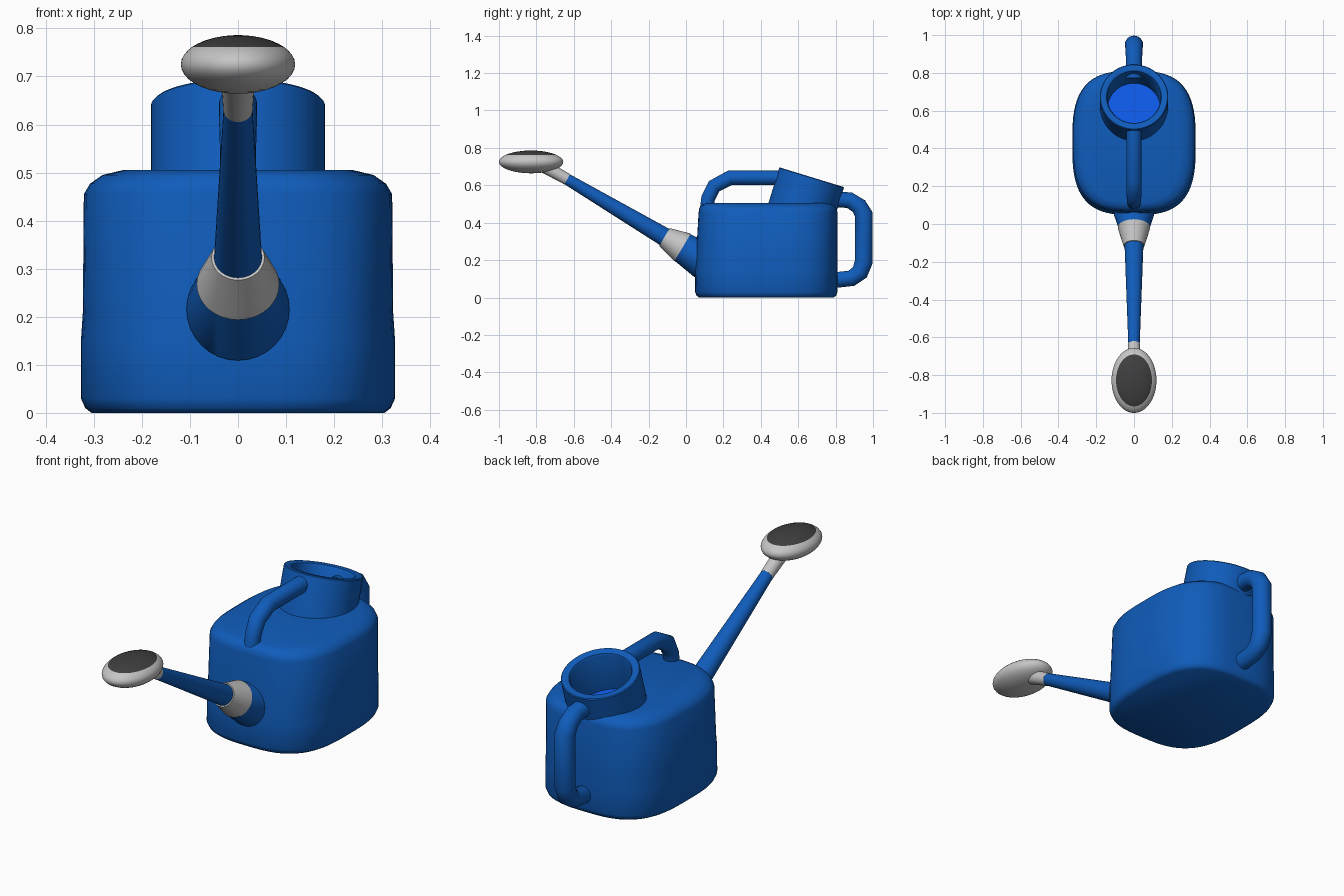
import bpy, bmesh, math
from mathutils import Vector

if "Cube" in bpy.data.objects:
    bpy.data.objects.remove(bpy.data.objects["Cube"])


def material(name, rgb):
    m = bpy.data.materials.new(name)
    m.diffuse_color = (*rgb, 1)
    m.use_nodes = True
    m.node_tree.nodes["Principled BSDF"].inputs["Base Color"].default_value = m.diffuse_color
    return m


BLUE = material("blue plastic", (0.005, 0.108, 0.50))
BRIGHT = material("bright blue inside", (0.004, 0.10, 0.80))
GREY = material("light grey", (0.56, 0.56, 0.56))
DARK = material("dark grey", (0.05, 0.05, 0.05))


def loft(name, rings, mats, cap=(True, True), rule=None, angle=35):
    """Skin a list of rings (equal point counts); rule(face centre) gives material index."""
    bm = bmesh.new()
    vr = [[bm.verts.new(p) for p in r] for r in rings]
    n = len(rings[0])
    for a, b in zip(vr, vr[1:]):
        for i in range(n):
            j = (i + 1) % n
            bm.faces.new((a[i], a[j], b[j], b[i]))
    if cap[0]:
        bm.faces.new(vr[0][::-1])
    if cap[1]:
        bm.faces.new(vr[-1])
    bmesh.ops.recalc_face_normals(bm, faces=bm.faces)
    if rule:
        for f in bm.faces:
            f.material_index = rule(f.calc_center_median())
    me = bpy.data.meshes.new(name)
    bm.to_mesh(me)
    bm.free()
    ob = bpy.data.objects.new(name, me)
    bpy.context.collection.objects.link(ob)
    for m in mats:
        me.materials.append(m)
    smooth(ob, angle)
    return ob


def smooth(ob, angle):
    bpy.ops.object.select_all(action='DESELECT')
    ob.select_set(True)
    bpy.context.view_layer.objects.active = ob
    bpy.ops.object.shade_smooth_by_angle(angle=math.radians(angle))


def disc(centre, direction, r, n):
    """Circle in 3D, centred at (y, z) and facing a direction in the yz plane."""
    d = Vector((0, *direction)).normalized()
    side, up = Vector((1, 0, 0)), Vector((0, -d.z, d.y))
    c = Vector((0, *centre))
    return [c + r * (math.cos(t) * side + math.sin(t) * up)
            for t in (2 * math.pi * i / n for i in range(n))]


def tube(name, path, radii, mat, dirs=None, n=32, angle=35):
    pts = [Vector(p) for p in path]
    rings = []
    for i, p in enumerate(pts):
        if dirs:
            d = Vector(dirs[i])
        else:
            d = Vector((0, 0))
            if i > 0:
                d += (p - pts[i - 1]).normalized()
            if i < len(pts) - 1:
                d += (pts[i + 1] - p).normalized()
        rings.append(disc(p, d, radii[i], n))
    return loft(name, rings, [mat], angle=angle)


def superellipse(hx, y0, y1, z, n=72, e=2 / 3):
    cy, hy = (y0 + y1) / 2, (y1 - y0) / 2
    f = lambda v: math.copysign(abs(v) ** e, v)
    return [Vector((hx * f(math.cos(t)), cy + hy * f(math.sin(t)), z))
            for t in (2 * math.pi * (i + 0.5) / n for i in range(n))]


# Tank with rounded-box footprint
body = loft("tank", [superellipse(*r) for r in (
    (0.305, 0.068, 0.79, 0), (0.318, 0.056, 0.803, 0.01), (0.327, 0.048, 0.81, 0.03),
    (0.327, 0.049, 0.81, 0.15), (0.323, 0.053, 0.81, 0.21), (0.321, 0.067, 0.81, 0.455),
    (0.308, 0.071, 0.805, 0.477), (0.282, 0.084, 0.79, 0.495), (0.24, 0.11, 0.765, 0.505))],
    [BLUE], angle=50)

# Tilted filler neck: axis measured from the rim centre
AXIS, RIM = Vector((0.293, 0.956)), Vector((0.6725, 0.643))


def along(d):
    return RIM + AXIS * d


# Open the tank under the neck
cutter = loft("neck_cutter", [disc(along(d), AXIS, 0.16, 48) for d in (-0.26, 0.05)], [BLUE])
mod = body.modifiers.new("neck_hole", 'BOOLEAN')
mod.object, mod.operation, mod.solver = cutter, 'DIFFERENCE', 'EXACT'
bpy.context.view_layer.objects.active = body
bpy.ops.object.modifier_apply(modifier=mod.name)
bpy.data.objects.remove(cutter)
smooth(body, 50)

neck_profile = [(0.181, -0.20), (0.181, -0.004), (0.177, 0), (0.153, 0), (0.145, -0.004),
                (0.14, -0.014), (0.14, -0.215)]
loft("filler_neck", [disc(along(d), AXIS, r, 64) for r, d in neck_profile], [BLUE],
     cap=(False, False))
loft("neck_floor", [disc(along(d), AXIS, 0.165, 48) for d in (-0.225, -0.21)], [BRIGHT])

# Handles
tube("top_handle", [(0.11, 0.47), (0.118, 0.53), (0.15, 0.595), (0.235, 0.64), (0.51, 0.64)],
     [0.036, 0.037, 0.039, 0.04, 0.04], BLUE, n=24, angle=60)
tube("rear_handle", [(0.77, 0.527), (0.875, 0.52), (0.925, 0.488), (0.95, 0.445), (0.95, 0.19),
                     (0.93, 0.135), (0.885, 0.103), (0.77, 0.09)],
     [0.043, 0.043, 0.045, 0.048, 0.048, 0.046, 0.043, 0.042], BLUE, n=24, angle=60)

# Spout: flared base, grey collar, long tube, grey tip
D = (-0.86, 0.51)
tube("spout_base", [(0.075, 0.215), (0.05, 0.216), (-0.0185, 0.2675)], [0.107, 0.107, 0.083], BLUE,
     dirs=[(-1, 0), (-1, 0.05), D])
tube("spout_collar", [(-0.0185, 0.2675), (-0.115, 0.3235)], [0.086, 0.055], GREY, dirs=[D, D])
tube("spout_tube", [(-0.11, 0.321), (-0.64, 0.635)], [0.05, 0.03], BLUE)
tube("spout_tip", [(-0.635, 0.632), (-0.80, 0.725)], [0.031, 0.037], GREY)

# Sprinkler head: flattened ellipsoid with a dark cap on top
CAP = math.radians(37)
lats = [math.radians(a) for a in (-89, -80, -70, -60, -50, -40, -30, -20, -10, 0, 10, 20, 30)]
lats += [CAP] + [math.radians(a) for a in (45, 55, 65, 75, 83, 89)]
HZ = 0.725
loft("sprinkler_head",
     [[(0.119 * math.cos(a) * math.cos(t), -0.828 + 0.172 * math.cos(a) * math.sin(t),
        HZ + 0.061 * math.sin(a)) for t in (2 * math.pi * i / 64 for i in range(64))]
      for a in lats],
     [GREY, DARK], rule=lambda c: int(c.z > HZ + 0.061 * math.sin(CAP)), angle=60)
